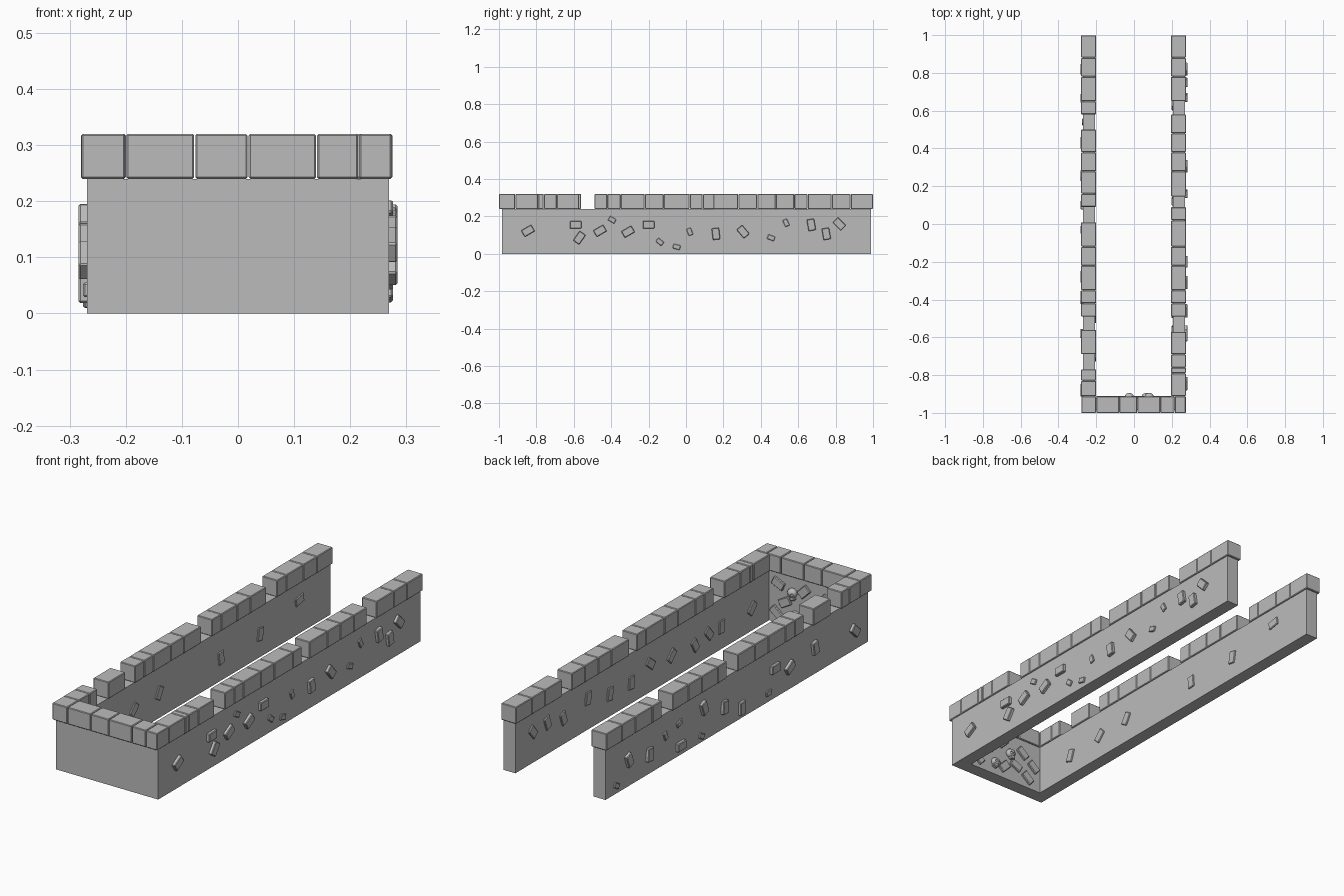
import bpy
import bmesh
import random
from math import radians
from mathutils import Matrix, Vector

cube = bpy.data.objects.get("Cube")
if cube:
    bpy.data.objects.remove(cube, do_unlink=True)

random.seed(4)

stone_grey = bpy.data.materials.new("stone_grey")
stone_grey.use_nodes = True
GREY = (0.5, 0.5, 0.5, 1)
stone_grey.diffuse_color = GREY
stone_grey.node_tree.nodes["Principled BSDF"].inputs["Base Color"].default_value = GREY


def finish(name, bm):
    mesh = bpy.data.meshes.new(name)
    bm.to_mesh(mesh)
    bm.free()
    mesh.materials.append(stone_grey)
    obj = bpy.data.objects.new(name, mesh)
    bpy.context.collection.objects.link(obj)
    return obj


def add_box(bm, low, high):
    low, high = Vector(low), Vector(high)
    place = Matrix.Translation((low + high) / 2) @ Matrix.Diagonal((*(high - low), 1))
    bmesh.ops.create_cube(bm, size=1, matrix=place)


def soften(obj, width):
    bevel = obj.modifiers.new("worn_edges", "BEVEL")
    bevel.width = width
    bevel.segments = 1
    return obj


# U-shaped wall: one extruded plan outline
OUT, INN = 0.269, 0.206
FRONT, BACK, INNER_FRONT = -0.985, 0.99, -0.92
TOP, CAP_TOP = 0.24, 0.32
half = [(OUT, FRONT), (OUT, BACK), (INN, BACK), (INN, INNER_FRONT)]
plan = half + [(-x, y) for x, y in reversed(half)]
bm = bmesh.new()
base = bm.faces.new([bm.verts.new((x, y, 0)) for x, y in plan])
grown = bmesh.ops.extrude_face_region(bm, geom=[base])
bmesh.ops.translate(bm, vec=(0, 0, TOP),
                    verts=[v for v in grown["geom"] if isinstance(v, bmesh.types.BMVert)])
bmesh.ops.recalc_face_normals(bm, faces=bm.faces)
finish("wall", bm)


# Capping blocks: each run is a list of joints, gaps lie between runs
def capping(name, runs, box_at):
    bm = bmesh.new()
    for run in runs:
        for a, b in zip(run, run[1:]):
            add_box(bm, *box_at(a + 0.001, b - 0.001))
    soften(finish(name, bm), 0.003)


left_runs = [[-.912, -.79, -.76, -.69, -.57],
             [-.49, -.42, -.35, -.22, -.12, .02, .09],
             [.145, .28, .38, .48, .58],
             [.65, .78, .88, 1]]
right_runs = [[-.912, -.83, -.77], [-.69, -.56],
              [-.49, -.42, -.35, -.22, -.12, .01],
              [.09, .16, .28, .38, .5],
              [.58, .65, .78, .88, 1]]
capping("left_capping", left_runs,
        lambda a, b: ((0.196, a, TOP), (0.275, b, CAP_TOP)))
capping("right_capping", right_runs,
        lambda a, b: ((-0.28, a, TOP), (-0.2, b, CAP_TOP)))
capping("front_capping", [[-.28, -.2, -.077, .018, .14, .215, .275]],
        lambda a, b: ((a, -1, TOP), (b, -0.913, CAP_TOP)))


# Raised stones: (along the wall, height, tilt in degrees), set on a wall face
def stones(name, spots, size, place):
    bm = bmesh.new()
    for along, z, tilt in spots:
        spin = Matrix.Rotation(radians(tilt), 4, "X")
        scale = Matrix.Diagonal((*size, 1))
        bmesh.ops.create_cube(bm, size=1, matrix=place(along, z) @ spin @ scale)
    soften(finish(name, bm), 0.003)


def on_side(x):
    return lambda along, z: Matrix.Translation((x, along, z))


def on_front(along, z):
    return Matrix.Translation((along, INNER_FRONT, z)) @ Matrix.Rotation(radians(90), 4, "Z")


BIG, SMALL = (0.03, 0.062, 0.04), (0.014, 0.04, 0.026)

stones("left_outer_stones",
       [(-.845, .123, 30), (-.59, .155, 0), (-.57, .086, 55), (-.46, .123, 30),
        (-.31, .118, 30), (-.2, .155, 0), (.16, .107, 97), (.305, .118, -50),
        (.67, .155, 100), (.75, .107, 100), (.82, .16, -45)], BIG, on_side(OUT))
stones("left_outer_chips",
       [(-.395, .182, -30), (-.14, .064, -40), (-.05, .037, -15), (.02, .118, -70),
        (.455, .086, -20), (.535, .166, -65)], SMALL, on_side(OUT))
stones("right_outer_stones",
       [(.82, .127, 70), (.665, .094, 97), (.43, .046, 0), (.256, .16, 70), (.1, .104, 95),
        (-.03, .05, 90), (-.28, .144, 0), (-.39, .107, -30), (-.58, .127, 80),
        (-.88, .095, 45)], BIG, on_side(-OUT))
stones("right_outer_chips",
       [(.91, .038, 30), (.54, .134, 70), (.437, .155, -20), (.27, .03, 30),
        (-.236, .042, 0)], SMALL, on_side(-OUT))
stones("left_inner_stones",
       [(.86, .148, 50), (.75, .15, 70), (.63, .125, 70), (.445, .15, 95), (.28, .107, 95),
        (.12, .1, 95), (-.025, .136, 40), (-.185, .113, -45), (-.36, .095, 60),
        (-.465, .11, 50), (-.56, .107, 95), (-.79, .107, -45)],
       (0.014, 0.062, 0.04), on_side(INN))
stones("right_inner_stones",
       [(.755, .16, 10), (.46, .11, 80), (.165, .11, 95), (-.3, .12, 60),
        (-.49, .113, 45), (-.7, .1, 70)], (0.012, 0.062, 0.04), on_side(-INN))
front_spots = [(.155, .19), (.12, .11), (.165, .05), (.02, .185), (.01, .06),
               (-.06, .09), (-.1, .17), (-.13, .05), (-.165, .12)]
stones("front_inner_stones",
       [(x, z, random.choice((-40, -25, 30, 45))) for x, z in front_spots],
       (0.02, 0.062, 0.04), on_front)


# Skulls set into the inside of the front wall, facing +y
def ball(bm, place, size):
    bmesh.ops.create_uvsphere(bm, u_segments=16, v_segments=10, radius=1,
                              matrix=place @ Matrix.Diagonal((*size, 1)))


def skull(index, x, z, tilt):
    origin = Matrix.Translation((x, INNER_FRONT + 0.006, z)) @ Matrix.Rotation(radians(tilt), 4, "Y")
    bm = bmesh.new()
    ball(bm, origin, (0.024, 0.02, 0.022))
    head = finish(f"skull_{index}", bm)
    bm = bmesh.new()
    for side in (-1, 1):
        ball(bm, origin @ Matrix.Translation((side * 0.009, 0.018, -0.004)), (0.006, 0.008, 0.006))
    sockets = finish(f"socket_cutter_{index}", bm)
    sockets.hide_render = True
    sockets.hide_viewport = True
    cut = head.modifiers.new("sockets", "BOOLEAN")
    cut.operation = "DIFFERENCE"
    cut.object = sockets
    for polygon in head.data.polygons:
        polygon.use_smooth = True
    bm = bmesh.new()
    add_box(bm, (-0.012, -0.005, -0.032), (0.012, 0.014, -0.012))
    bm.transform(origin)
    soften(finish(f"jaw_{index}", bm), 0.003)


for i, (x, z, tilt) in enumerate([(.08, .165, 15), (.064, .06, -20), (-.025, .14, 10)]):
    skull(i + 1, x, z, tilt)
